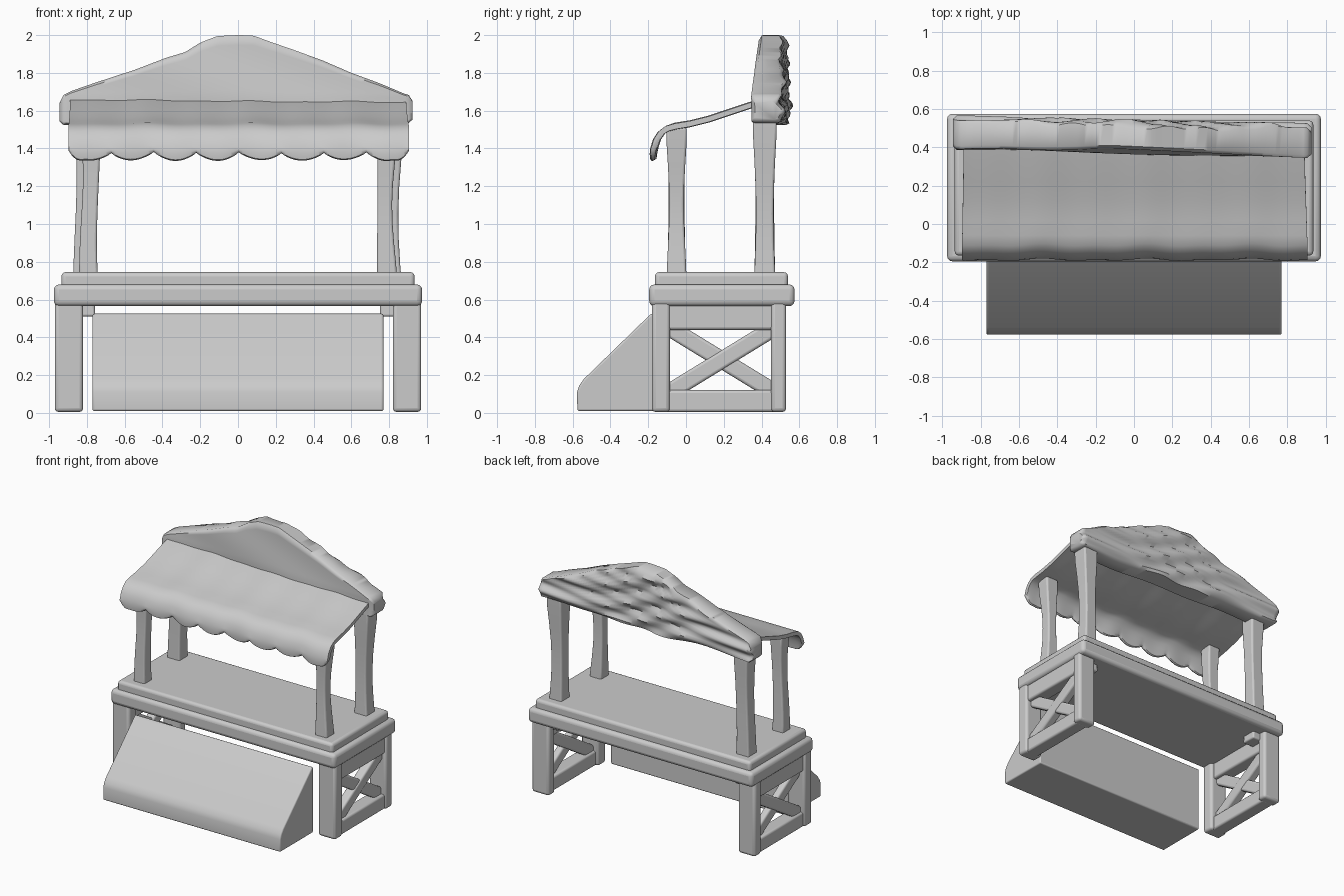
import bpy, bmesh, math
from mathutils import Matrix, Vector

if "Cube" in bpy.data.objects:
    bpy.data.objects.remove(bpy.data.objects["Cube"])


def finish(name, bm, bevel=0.0, angle=40):
    bmesh.ops.recalc_face_normals(bm, faces=bm.faces[:])
    me = bpy.data.meshes.new(name)
    bm.to_mesh(me)
    bm.free()
    ob = bpy.data.objects.new(name, me)
    bpy.context.collection.objects.link(ob)
    if bevel:
        m = ob.modifiers.new("rounding", "BEVEL")
        m.width, m.segments = bevel, 3
        m.limit_method, m.angle_limit = "ANGLE", math.radians(40)
    bpy.context.view_layer.objects.active = ob
    ob.select_set(True)
    bpy.ops.object.shade_smooth_by_angle(angle=math.radians(angle))
    ob.select_set(False)
    return ob


def box(name, x, y, z, bevel=0.015, tilt=0.0):
    lo, hi = Vector((x[0], y[0], z[0])), Vector((x[1], y[1], z[1]))
    bm = bmesh.new()
    bmesh.ops.create_cube(bm, size=1, matrix=Matrix.Translation((lo + hi) / 2)
                          @ Matrix.Rotation(tilt, 4, "X") @ Matrix.Diagonal((*(hi - lo), 1)))
    return finish(name, bm, bevel)


def loft(name, rings, bevel=0.0, angle=40):
    bm = bmesh.new()
    rows = [[bm.verts.new(p) for p in r] for r in rings]
    n = len(rows[0])
    for a, b in zip(rows, rows[1:]):
        for i in range(n):
            j = (i + 1) % n
            bm.faces.new((a[i], a[j], b[j], b[i]))
    bm.faces.new(rows[0])
    bm.faces.new(rows[-1])
    return finish(name, bm, bevel, angle)


def interp(pts, t):
    for (a, u), (b, v) in zip(pts, pts[1:]):
        if t <= b:
            return u + (v - u) * (t - a) / (b - a)
    return pts[-1][1]


# Two-tier counter
box("counter_slab", (-0.975, 0.975), (-0.195, 0.575), (0.565, 0.68), 0.028)
box("counter_top", (-0.935, 0.935), (-0.165, 0.54), (0.64, 0.745), 0.022)

# Legs and cross-braced side frames
for s, side in ((-1, "left"), (1, "right")):
    def span(a, b):
        return tuple(sorted((s * a, s * b)))
    box(side + "_front_leg", span(0.82, 0.97), (-0.18, -0.085), (0.005, 0.59), 0.02)
    box(side + "_back_leg", span(0.82, 0.97), (0.45, 0.53), (0.005, 0.59), 0.02)
    rail = span(0.845, 0.955)
    box(side + "_top_rail", rail, (-0.12, 0.48), (0.44, 0.58))
    box(side + "_bottom_rail", rail, (-0.12, 0.48), (0.005, 0.12))
    for k, tag in ((1, "rising"), (-1, "falling")):
        box(f"{side}_{tag}_brace", span(0.868 - 0.004 * k, 0.932 + 0.004 * k),
            (-0.17, 0.55), (0.235, 0.325), 0.015, k * math.radians(31.5))

# Sloped display box in front
prof = [(-0.575, 0.01), (-0.577, 0.11), (-0.565, 0.145), (-0.54, 0.18),
        (-0.185, 0.525), (-0.165, 0.525), (-0.165, 0.01)]
loft("display_box", [[(x, y, z) for y, z in prof] for x in (-0.77, 0.77)], 0.014)


# Hand-hewn posts, wider at the foot
def post(name, x, y, z0, z1, w):
    rings = []
    for i in range(9):
        t = i / 8
        h = w * (1.0 - 0.22 * math.sin(math.pi * min(1, t * 1.1)) + 0.04 * math.sin(7 * t + x))
        cx = x + 0.008 * math.sin(5 * t + 3 * x)
        rings.append([(cx + a * h, y + b * h, z0 + (z1 - z0) * t)
                      for a, b in ((-1, -1), (1, -1), (1, 1), (-1, 1))])
    loft(name, rings, 0.012)


for s, side in ((-1, "left"), (1, "right")):
    post(side + "_front_post", s * 0.785, -0.05, 0.70, 1.51, 0.052)
    post(side + "_back_post", s * 0.81, 0.417, 0.51, 1.60, 0.062)

# Rounded gable board: lumpy outline and carved, wavy back
crest = [(-0.945, 1.64), (-0.93, 1.68), (-0.88, 1.705), (-0.75, 1.75), (-0.55, 1.815),
         (-0.38, 1.88), (-0.28, 1.91), (-0.2, 1.96), (-0.11, 1.995), (0.0, 2.0), (0.08, 1.998),
         (0.17, 1.965), (0.3, 1.92), (0.45, 1.865), (0.6, 1.80), (0.75, 1.745),
         (0.88, 1.69), (0.915, 1.68), (0.925, 1.65)]
rings = []
cols, rows = 90, 18
for i in range(cols + 1):
    x = -0.945 + 1.87 * i / cols
    top = interp(crest, x)
    inset = 0.018 if i in (0, cols) else 0.0
    low = 1.53 + inset + 0.006 * math.sin(9 * x)
    front = 0.367 - 0.026 * x + inset
    back = 0.527 - 0.022 * x - inset
    ring = []
    for j in range(rows + 1):
        t = j / rows
        z = low + (top - low) * t
        e = 0.016 if j in (0, rows) else 0
        lean = 0.035 * max(0, (z - 1.68) / 0.32)
        ring.append((x, front + e + lean * 0.6 + 0.004 * math.sin(14 * z + 5 * x), z))
    for j in range(rows, -1, -1):
        t = j / rows
        z = low + (top - low) * t
        e = 0.016 if j in (0, rows) else 0
        wave = 0.012 * math.sin(40 * z + 9 * x + 2 * math.sin(4 * x)) + 0.008 * math.sin(75 * z - 6 * x)
        ring.append((x, back - e + wave, z))
    rings.append(ring)
loft("gable_board", rings, 0, 50)

# Cloth awning: one side profile swept across, with a scalloped drop
upper = [(0.40, 1.66), (0.33, 1.64), (0.22, 1.603), (0.12, 1.57), (0.02, 1.545), (-0.06, 1.532),
         (-0.11, 1.517), (-0.145, 1.49), (-0.17, 1.45), (-0.182, 1.41)]
under = [(-0.15, 1.41), (-0.138, 1.445), (-0.115, 1.478), (-0.09, 1.493), (-0.05, 1.503), (0.02, 1.515),
         (0.12, 1.54), (0.22, 1.573), (0.33, 1.61), (0.40, 1.63)]
rings = []
cols = 128
for i in range(cols + 1):
    t = i / cols
    x = -0.89 + 1.78 * t
    edge = min(x + 0.89, 0.89 - x)
    corner = 0.05 * max(0, 1 - edge / 0.06) ** 2
    hem = 1.378 - 0.042 * abs(math.sin(math.pi * 8 * t)) ** 0.8
    if edge < 0.111:
        hem = 1.338
    hem += corner
    ripple = 0.004 * math.sin(12 * x + 1) + 0.003 * math.sin(23 * x)

    def place(y, z):
        flare = 1 + 0.012 * min(1, max(0, (0.3 - y) / 0.4))
        return (x * flare + 0.008 * (0.4 - y), y + (ripple if y < -0.1 else 0), z + ripple * 0.6)
    tip = [(-0.187, (1.41 + hem) / 2), (-0.183, hem + 0.006), (-0.172, hem), (-0.162, hem + 0.006),
           (-0.158, (1.41 + hem) / 2)]
    rings.append([place(y, z) for y, z in upper + tip + under])
loft("awning", rings, 0, 50)
